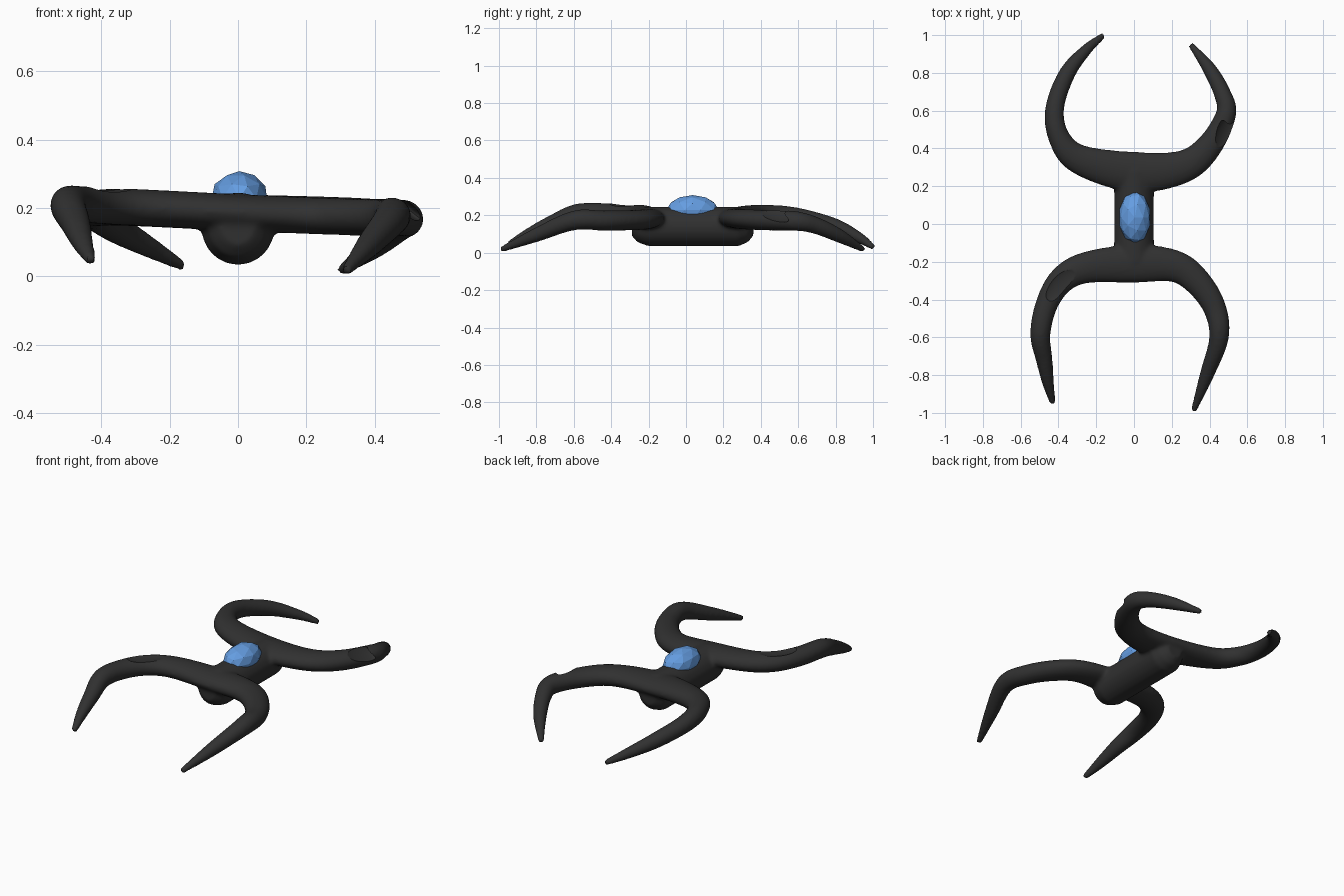
import bpy, bmesh
from math import sin, cos, pi, radians
from mathutils import Vector, Matrix

cube = bpy.data.objects.get("Cube")
if cube:
    bpy.data.objects.remove(cube)


def make_material(name, colour):
    mat = bpy.data.materials.new(name)
    mat.use_nodes = True
    mat.diffuse_color = colour
    mat.node_tree.nodes["Principled BSDF"].inputs["Base Color"].default_value = colour
    return mat


def make_object(name, bm, mat):
    bmesh.ops.recalc_face_normals(bm, faces=bm.faces)
    mesh = bpy.data.meshes.new(name)
    bm.to_mesh(mesh)
    bm.free()
    obj = bpy.data.objects.new(name, mesh)
    bpy.context.collection.objects.link(obj)
    mesh.materials.append(mat)
    return obj


def spline(a, b, c, d, t):
    """Catmull-Rom value between b and c"""
    return b + 0.5 * t * (c - a + t * (2 * a - 5 * b + 4 * c - d + t * (3 * (b - c) + d - a)))


def smooth_path(points, steps=6):
    pts = [Vector(p) for p in points]
    pts = [2 * pts[0] - pts[1]] + pts + [2 * pts[-1] - pts[-2]]
    path = [spline(*pts[i:i + 4], s / steps) for i in range(len(pts) - 3) for s in range(steps)]
    return path + [pts[-2]]


def sweep(bm, path, max_height, sides=20):
    """Oval tube along (x, y, z, radius) points, no taller than max_height"""
    rings = []
    for i, p in enumerate(path):
        ahead = path[min(i + 1, len(path) - 1)] - path[max(i - 1, 0)]
        tangent = ahead.to_3d().normalized()
        across = Vector((-tangent.y, tangent.x, 0)).normalized()
        up = tangent.cross(across)
        tall = min(p.w, max_height)
        ring = []
        for k in range(sides):
            a = 2 * pi * k / sides
            ring.append(bm.verts.new(p.to_3d() + across * p.w * cos(a) + up * tall * sin(a)))
        rings.append(ring)
    for r, s in zip(rings, rings[1:]):
        for k in range(sides):
            n = (k + 1) % sides
            bm.faces.new((r[k], r[n], s[n], s[k]))
    bm.faces.new(rings[0])
    bm.faces.new(rings[-1])


dark = make_material("charcoal", (0.03, 0.03, 0.03, 1))
blue = make_material("gem_blue", (0.13, 0.34, 0.76, 1))

# Centre lines and radii of the two curved arches, from right tip to left tip
front_arch = [
    (-.43, -.95, .045, .016), (-.455, -.84, .1, .032), (-.475, -.72, .155, .044),
    (-.496, -.58, .208, .054), (-.46, -.42, .211, .06), (-.38, -.295, .206, .072),
    (-.25, -.23, .2, .084), (0, -.21, .187, .102), (.21, -.222, .178, .086),
    (.33, -.3, .174, .074), (.425, -.44, .172, .062), (.45, -.6, .172, .052),
    (.385, -.8, .095, .038), (.315, -.99, .016, .016)]
rear_arch = [
    (-.16, 1, .03, .016), (-.25, .925, .08, .03), (-.355, .795, .14, .044),
    (-.42, .61, .188, .05), (-.395, .455, .202, .058), (-.285, .34, .2, .08),
    (0, .275, .187, .108), (.255, .302, .18, .088), (.395, .408, .174, .07),
    (.487, .58, .17, .054), (.468, .69, .147, .046), (.4, .82, .09, .037),
    (.3, .95, .016, .016)]

bm = bmesh.new()
for arch in (front_arch, rear_arch):
    sweep(bm, smooth_path(arch), 0.054)

# Deep central hull joining the arches
hull = [(0, y, .14, r) for y, r in
        ((-.29, .05), (-.26, .085), (-.2, .106), (.28, .106), (.33, .085), (.36, .05))]
sweep(bm, [Vector(p) for p in hull], 0.106)
body = make_object("body", bm, dark)

# Blend all limbs into one skin
remesh = body.modifiers.new("blend", 'REMESH')
remesh.mode = 'VOXEL'
remesh.voxel_size = 0.01
relax = body.modifiers.new("relax", 'SMOOTH')
relax.factor = 0.5
relax.iterations = 8

# Shallow oval sockets on two of the limbs
sockets = (("right", (-.385, -.32, .266), (0, 0, 48)), ("left", (.478, .47, .212), (0, 38, 62)))
cutters = []
for side, place, turn in sockets:
    bm = bmesh.new()
    bmesh.ops.create_uvsphere(bm, u_segments=32, v_segments=16, radius=1)
    bm.transform(Matrix.Diagonal((.11, .062, .022, 1)))
    cutter = make_object(side + "_socket_cutter", bm, dark)
    cutter.location = place
    rx, ry, rz = map(radians, turn)
    cutter.rotation_euler = (Matrix.Rotation(ry, 3, 'Y') @ Matrix.Rotation(rz, 3, 'Z')).to_euler()
    cutter.hide_render = True
    cut = body.modifiers.new(side + "_socket", 'BOOLEAN')
    cut.operation = 'DIFFERENCE'
    cut.object = cutter
    cutters.append(cutter)

bpy.ops.object.select_all(action='DESELECT')
body.select_set(True)
bpy.context.view_layer.objects.active = body
bpy.ops.object.convert(target='MESH')
bpy.ops.object.shade_smooth_by_angle(angle=radians(35))
for cutter in cutters:
    bpy.data.objects.remove(cutter)

# Faceted gem set into the top of the hull
bm = bmesh.new()
bmesh.ops.create_icosphere(bm, subdivisions=2, radius=1)
bm.transform(Matrix.Translation((.004, .035, .228)) @ Matrix.Diagonal((.085, .14, .08, 1)))
make_object("gem", bm, blue)
